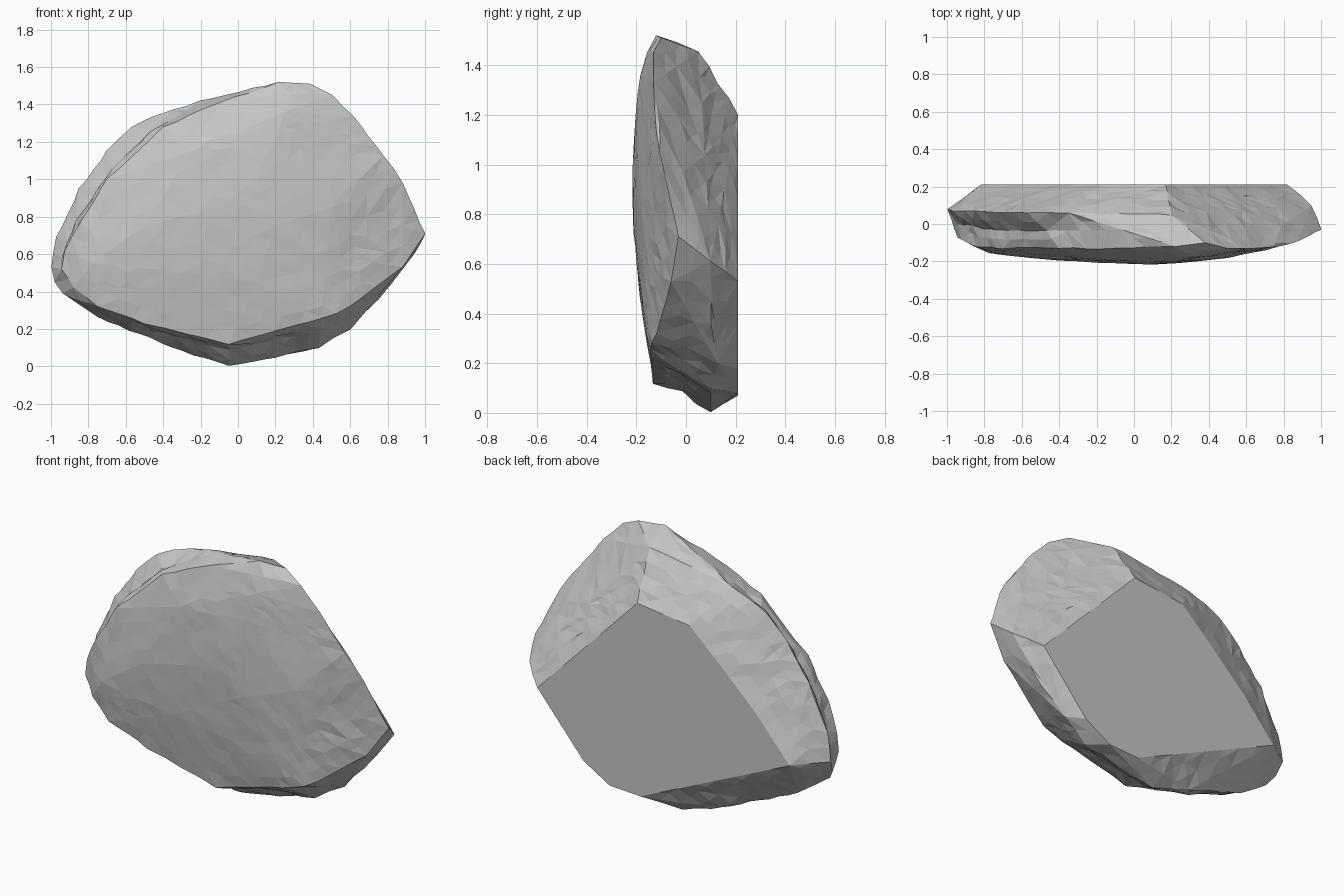
import bpy, bmesh, random
from mathutils import Vector

random.seed(4)
if "Cube" in bpy.data.objects:
    bpy.data.objects.remove(bpy.data.objects["Cube"], do_unlink=True)

BACK = 0.21
MAX_EDGE = 0.12

# flat sawn back (x, z)
back_outline = [(.17, 1.2), (-.17, 1.16), (-.37, .98), (-.6, .76), (-.82, .51),
                (-.24, .26), (.15, .07), (.35, .08), (.52, .18), (.82, .53)]

# widest belt around the stone (x, y, z)
belt = [(.2, .05, 1.46), (.03, 0, 1.46), (-.15, .04, 1.41), (-.35, .06, 1.38),
        (-.57, .06, 1.28), (-.7, .06, 1.15), (-.85, .07, .95), (-.97, .07, .69),
        (-1, .08, .53), (-.98, .04, .45), (-.94, 0, .39), (-.75, .03, .26),
        (-.3, .1, .08), (-.05, .1, 0), (.2, .1, .05), (.43, .1, .1),
        (.6, .13, .2), (.75, .1, .36), (.9, .1, .54), (.95, .1, .61)]

# rim of the front face (x, y, z)
rim = [(.22, -.12, 1.52), (.38, -.1, 1.51), (.5, -.13, 1.45), (.62, -.13, 1.33),
       (.78, -.12, 1.13), (.88, -.09, .98), (1, -.03, .71), (.88, -.06, .53),
       (.6, -.12, .32), (.45, -.15, .25), (.2, -.14, .19), (-.05, -.13, .12),
       (-.5, -.13, .23), (-.75, -.13, .32), (-.88, -.1, .42), (-.94, -.07, .52),
       (-.93, -.08, .62), (-.84, -.12, .77), (-.7, -.13, 1), (-.4, -.13, 1.28),
       (-.1, -.13, 1.41)]

# shallow swelling of the front (x, y, z)
swelling = [(.1, -.216, 1), (.2, -.213, .75), (-.1, -.212, .85), (.2, -.207, 1.2),
            (.25, -.187, 1.36), (.28, -.163, 1.46), (-.5, -.19, .75),
            (.5, -.184, .85), (.1, -.185, .45), (-.3, -.185, .5),
            (-.78, -.16, .55), (-.25, -.188, 1.15)]

# worn hollows: path, radius, depth
hollows = [
    ([(-.3, .01, 1.35), (-.55, -.03, 1.22), (-.8, -.03, .95), (-.96, -.01, .6)], .08, .04),
    ([(-.5, -.01, .17), (-.05, -.02, .07), (.3, -.02, .13)], .1, .03),
    ([(.71, -.08, 1.22), (.69, 0, 1.1)], .08, .015),
]


def refine(bm):
    """Split long edges until the facets are of even size."""
    for _ in range(5):
        long_edges = [e for e in bm.edges if e.calc_length() > MAX_EDGE]
        if not long_edges:
            break
        bmesh.ops.subdivide_edges(bm, edges=long_edges, cuts=1)
        bmesh.ops.triangulate(bm, faces=bm.faces[:])


def distance_to_path(point, path):
    """Distance from a point to a polyline."""
    best = 9.0
    for a, b in zip(path, path[1:]):
        t = (point - a).dot(b - a) / (b - a).length_squared
        best = min(best, (point - a.lerp(b, max(0, min(1, t)))).length)
    return best


# stone body
points = [(x, BACK, z) for x, z in back_outline] + belt + rim + swelling
bm = bmesh.new()
for p in points:
    bm.verts.new(p)
hull = bmesh.ops.convex_hull(bm, input=bm.verts[:])
unused = {g for g in hull["geom_interior"] + hull["geom_unused"]
          if isinstance(g, bmesh.types.BMVert)}
bmesh.ops.delete(bm, geom=list(unused), context="VERTS")
refine(bm)

# soften the front face
front = [v for v in bm.verts if v.co.y < -.14]
bmesh.ops.smooth_vert(bm, verts=front, factor=.4,
                      use_axis_x=True, use_axis_y=True, use_axis_z=True)
bm.normal_update()

# press in the hollows and chip the flanks
hollows = [([Vector(p) for p in path], r, d) for path, r, d in hollows]
middle = Vector((0, 0, .75))
for v in bm.verts:
    if v.co.y > BACK - .005:
        continue
    depth = max(max(0, 1 - distance_to_path(v.co, path) / radius) * most
                for path, radius, most in hollows)
    inward = (middle - v.co) * Vector((1, 0, 1))
    chip = .0015 if v.co.y < -.14 else .005
    v.co += inward.normalized() * depth + v.normal * random.uniform(-chip, chip)

bmesh.ops.recalc_face_normals(bm, faces=bm.faces[:])
mesh = bpy.data.meshes.new("stone")
bm.to_mesh(mesh)
bm.free()
stone = bpy.data.objects.new("stone", mesh)
bpy.context.collection.objects.link(stone)

# plain grey
grey = bpy.data.materials.new("stone grey")
grey.use_nodes = True
colour = (.57, .57, .57, 1)
grey.diffuse_color = colour
grey.node_tree.nodes["Principled BSDF"].inputs["Base Color"].default_value = colour
mesh.materials.append(grey)
